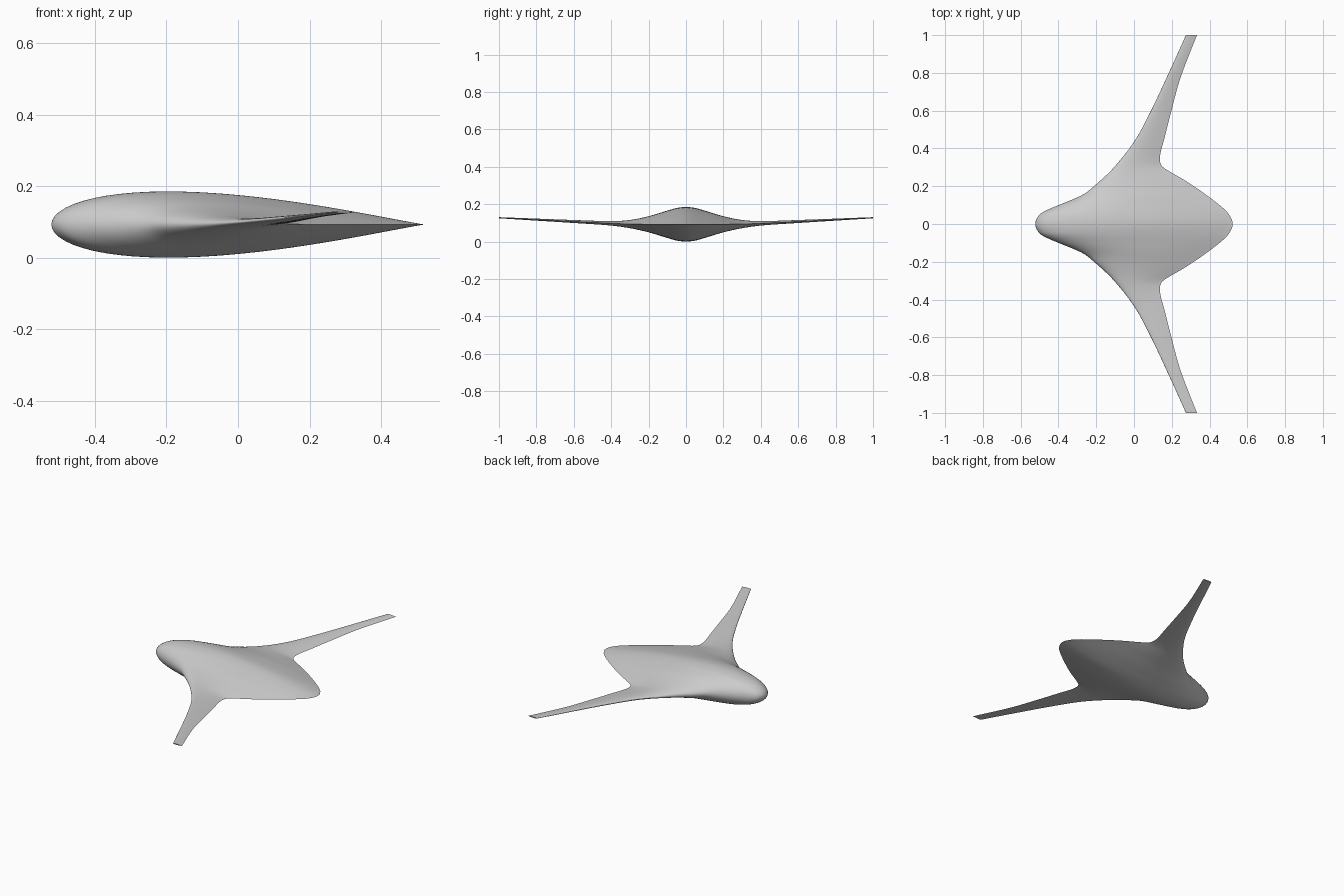
import bpy, bmesh, math

cube = bpy.data.objects.get("Cube")
if cube:
    bpy.data.objects.remove(cube)

# Span stations: (distance from the centre line, value)
LEADING = [(0, -.522), (.03, -.514), (.06, -.487), (.1, -.4), (.13, -.325),
           (.16, -.262), (.2, -.212), (.29, -.115), (.435, 0), (.59, .085),
           (.78, .175), (1, .275)]
TRAILING = [(0, .522), (.03, .515), (.075, .482), (.15, .388), (.225, .279),
            (.28, .185), (.305, .148), (.33, .138), (.37, .139), (.45, .16),
            (.58, .193), (.77, .245), (1, .333)]
HALF_THICK = [(0, .0925), (.05, .087), (.1, .073), (.2, .043), (.3, .022),
              (.4, .012), (.6, .008), (1, .003)]
HEIGHT = [(0, .097), (.2, .097), (.3, .098), (.4, .102), (1, .132)]


def smooth(keys, s):
    """Smooth curve through the keys, level at the centre line."""
    n = len(keys)

    def slope(i):
        if i == 0:
            return 0
        a, b = keys[i - 1], keys[min(i + 1, n - 1)]
        return (b[1] - a[1]) / (b[0] - a[0])

    i = max(k for k in range(n - 1) if keys[k][0] <= s)
    (s0, v0), (s1, v1) = keys[i], keys[i + 1]
    h = s1 - s0
    t = (s - s0) / h
    return (v0 * (1 + 2 * t) * (1 - t) ** 2 + v1 * t * t * (3 - 2 * t)
            + h * t * (1 - t) * (slope(i) * (1 - t) - slope(i + 1) * t))


def foil(t):
    """Round nosed, sharp tailed section, peak of one."""
    return math.sqrt(t) * (1 - t) ** 1.1 / .37


# Blended body and wings, lofted from tip to tip
CHORD, SPAN = 32, 70
bm = bmesh.new()
rings = []
for j in range(-SPAN, SPAN + 1):
    s = (abs(j) / SPAN) ** 1.4
    y = math.copysign(s, j)
    lead, trail = smooth(LEADING, s), smooth(TRAILING, s)
    thick, mid = smooth(HALF_THICK, s), smooth(HEIGHT, s)
    ring = []
    for k in range(2 * CHORD):
        a = math.pi * k / CHORD
        t = (1 + math.cos(a)) / 2
        side = 0 if k in (0, CHORD) else (1 if k < CHORD else -1)
        z = mid + side * thick * foil(t)
        ring.append(bm.verts.new((lead + t * (trail - lead), y, z)))
    rings.append(ring)
for a, b in zip(rings, rings[1:]):
    for k in range(2 * CHORD):
        m = (k + 1) % (2 * CHORD)
        bm.faces.new((a[k], a[m], b[m], b[k]))
# Flat wing tips
bm.faces.new(rings[0])
bm.faces.new(rings[-1])
bmesh.ops.recalc_face_normals(bm, faces=bm.faces)

mesh = bpy.data.meshes.new("blended_wing_body")
bm.to_mesh(mesh)
bm.free()
body = bpy.data.objects.new("blended_wing_body", mesh)
bpy.context.collection.objects.link(body)

grey = bpy.data.materials.new("light_grey")
grey.use_nodes = True
colour = (.6, .6, .6, 1)
grey.diffuse_color = colour
grey.node_tree.nodes["Principled BSDF"].inputs["Base Color"].default_value = colour
mesh.materials.append(grey)

bpy.context.view_layer.objects.active = body
body.select_set(True)
bpy.ops.object.shade_smooth_by_angle(angle=math.radians(40))
body.location.z = -min(v.co.z for v in mesh.vertices)
